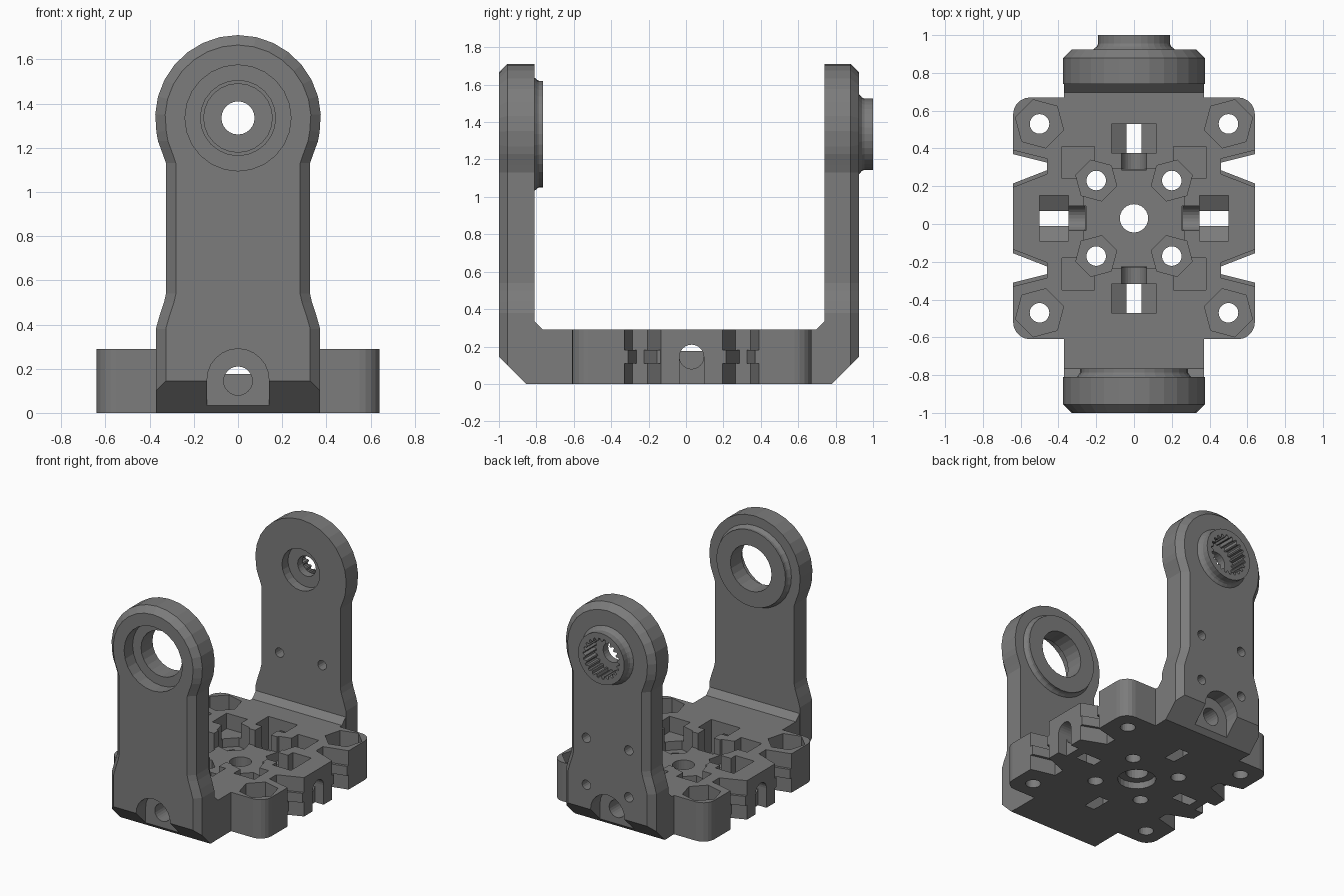
import bpy, bmesh, math

cube = bpy.data.objects.get("Cube")
if cube:
    bpy.data.objects.remove(cube)

grey = bpy.data.materials.new("plain grey")
grey.use_nodes = True
COLOR = (0.2, 0.2, 0.2, 1)
grey.diffuse_color = COLOR
grey.node_tree.nodes["Principled BSDF"].inputs["Base Color"].default_value = COLOR

CY = 0.03        # middle of the base plate along y
TOP = 0.29       # top of the base plate
HOLE_Z = 0.145   # height of the sideways bolts
HEAD_Z = 1.335   # height of the pivot
PLACE = {"X": lambda u, v, w: (w, u, v),
         "Y": lambda u, v, w: (u, w, v),
         "Z": lambda u, v, w: (u, v, w)}


def loft(name, axis, sections):
    """Closed solid through equal-length outlines, each (position, points)."""
    bm = bmesh.new()
    rings = [[bm.verts.new(PLACE[axis](u, v, w)) for u, v in pts] for w, pts in sections]
    n = len(rings[0])
    for a, b in zip(rings, rings[1:]):
        for i in range(n):
            j = (i + 1) % n
            bm.faces.new((a[i], a[j], b[j], b[i]))
    bm.faces.new(rings[0])
    bm.faces.new(rings[-1])
    bmesh.ops.recalc_face_normals(bm, faces=bm.faces[:])
    mesh = bpy.data.meshes.new(name)
    bm.to_mesh(mesh)
    bm.free()
    mesh.materials.append(grey)
    obj = bpy.data.objects.new(name, mesh)
    bpy.context.scene.collection.objects.link(obj)
    return obj


def prism(name, axis, pts, a, b):
    return loft(name, axis, [(a, pts), (b, pts)])


def circle(u, v, r, n=24, turn=0.0):
    return [(u + r * math.cos(turn + math.tau * i / n),
             v + r * math.sin(turn + math.tau * i / n)) for i in range(n)]


def rect(u0, u1, v0, v1):
    return [(u0, v0), (u1, v0), (u1, v1), (u0, v1)]


def cut(bodies, cutters):
    """Subtract every cutter from every body, then discard the cutters."""
    for body in bodies:
        for c in cutters:
            m = body.modifiers.new("cut", "BOOLEAN")
            m.operation, m.solver, m.object = "DIFFERENCE", "EXACT", c
        bpy.context.view_layer.update()
        dg = bpy.context.evaluated_depsgraph_get()
        mesh = bpy.data.meshes.new_from_object(body.evaluated_get(dg))
        body.modifiers.clear()
        body.data = mesh
    for c in cutters:
        bpy.data.objects.remove(c)


def arm_outline(d):
    """Waisted upright with a round head, inset by d."""
    side = [(0.372, 0), (0.372, 0.38), (0.355, 0.44), (0.335, 0.5), (0.326, 0.54),
            (0.326, 1.13), (0.34, 1.17), (0.362, 1.23)]
    right = [(x - d, z) for x, z in side]
    r = 0.375 - d
    angles = [math.radians(-10 + 200 * i / 16) for i in range(17)]
    arc = [(r * math.cos(a), HEAD_Z + r * math.sin(a)) for a in angles]
    return right + arc + [(-x, z) for x, z in reversed(right)]


def arm(name, inner, outer):
    """Upright with a chamfered outer rim, sloped foot and bolt recess."""
    s = 1 if outer > inner else -1
    body = loft(name, "Y", [(inner, arm_outline(0)), (outer - s * 0.045, arm_outline(0)),
                            (outer, arm_outline(0.045))])
    foot = [(outer - s * 0.165, -0.02), (outer + s * 0.02, -0.02), (outer + s * 0.02, 0.165)]
    arch = [(0.14 * math.cos(a), 0.15 + 0.14 * math.sin(a))
            for a in (math.pi * i / 12 for i in range(13))]
    cut([body], [
        prism("foot_cutter", "X", foot, -0.5, 0.5),
        prism("recess_cutter", "Y", arch + [(-0.14, 0.03), (0.14, 0.03)],
              outer - s * 0.112, outer + s * 0.1),
        prism("bolt_cutter", "Y", circle(0, HOLE_Z, 0.065), inner - s * 0.1, outer)])
    return body


# Front arm with its bearing ring
front_arm = arm("front_arm", -0.81, -1.0)
ring = loft("front_bearing_ring", "Y", [(y, circle(0, HEAD_Z, r, 32)) for y, r in
            ((-0.83, 0.303), (-0.81, 0.303), (-0.795, 0.29), (-0.785, 0.285), (-0.765, 0.285))])
cut([front_arm, ring], [
    prism("bearing_bore", "Y", circle(0, HEAD_Z, 0.17), -1.1, -0.7),
    prism("bearing_seat", "Y", circle(0, HEAD_Z, 0.24), -1.1, -0.9)])

# Back arm with its splined hub and screw holes
back_arm = arm("back_arm", 0.74, 0.925)
hub = loft("back_spline_hub", "Y", [(y, circle(0, HEAD_Z, r, 32)) for y, r in
           ((0.9, 0.215), (0.925, 0.215), (0.94, 0.197), (0.955, 0.19), (1.0, 0.19))])
TEETH = 22
spline = []
for i in range(TEETH * 4):
    r = 0.15 if i % 4 < 2 else 0.13
    a = math.tau * i / (TEETH * 4)
    spline.append((r * math.cos(a), HEAD_Z + r * math.sin(a)))
cut([back_arm, hub], [
    prism("screw_bore", "Y", circle(0, HEAD_Z, 0.075), 0.6, 1.1),
    prism("screw_seat", "Y", circle(0, HEAD_Z, 0.155), 0.6, 0.81),
    prism("spline_cutter", "Y", spline, 0.87, 1.1)])
cut([back_arm], [prism("screw_hole", "Y", circle(x, z, 0.035, 16), y, 1.1)
                 for x in (-0.175, 0.175) for z, y in ((0.67, 0.6), (0.32, 0.8))])

# Base plate: one quarter of the outline, mirrored around
CORNER = [(0.64 - 0.09 * (1 - math.cos(a)), 0.55 + 0.09 * math.sin(a))
          for a in (math.pi / 2 * i / 5 for i in range(6))]
QUARTER = [(0.64, 0.165), (0.46, 0.235), (0.46, 0.315), (0.64, 0.36)] + CORNER + [(0.37, 0.64)]


def end(pts, y):
    return [(x, CY + v) for x, v in pts] + [(0.37, y)]


back_half = end(QUARTER, 0.75)
front_half = end([(x, -v) for x, v in QUARTER], -0.82)
outline = (back_half + [(-x, y) for x, y in reversed(back_half)]
           + [(-x, y) for x, y in front_half] + list(reversed(front_half)))
base = prism("base_plate", "Z", outline, 0, TOP)

cutters = [
    prism("centre_pocket", "Z", rect(-0.265, 0.265, CY - 0.265, CY + 0.265), 0.175, 0.4),
    prism("centre_hole", "Z", circle(0, CY, 0.075), -0.1, 0.4),
    prism("centre_seat", "Z", circle(0, CY, 0.13), -0.1, 0.05)]

# Diagonal nut pockets and bolt holes
for sx in (-1, 1):
    for sy in (-1, 1):
        def flip(pts):
            return [(sx * x, CY + sy * y) for x, y in pts]
        cutters.append(prism("corner_relief", "Z", flip(rect(0.21, 0.38, 0.21, 0.38)), 0.175, 0.4))
        for p, r, floor in ((0.2, 0.112, 0.11), (0.5, 0.132, 0.13)):
            cutters.append(prism("nut_pocket", "Z",
                                 flip(circle(p, p, r, 6, math.radians(15))), floor, 0.4))
            cutters.append(prism("bolt_hole", "Z", flip(circle(p, p, 0.052, 20)), -0.1, 0.4))

# Upright nut slots, bolt bores and open troughs on the four sides
NUT = [(-0.12, 0.4), (-0.12, 0.046), (0, -0.023), (0.12, 0.046), (0.12, 0.4)]
for axis, mid, shift in (("X", CY, 0), ("Y", 0, CY)):
    for s in (-1, 1):
        def along(name, pts, a, b):
            cutters.append(prism(name, axis, pts, shift + s * a, shift + s * b))
        along("nut_slot", [(mid + u, z) for u, z in NUT], 0.347, 0.5)
        along("bore", circle(mid, HOLE_Z, 0.065), 0.26, 1.0)
        along("trough", rect(mid - 0.065, mid + 0.065, HOLE_Z, 0.4), 0.255, 0.36)
        if axis == "X":
            along("side_notch", rect(mid - 0.065, mid + 0.065, -0.1, HOLE_Z), 0.57, 0.7)
cut([base], cutters)

# Ribs along the sloped notch walls
for sx in (-1, 1):
    for sy in (-1, 1):
        for (v0, v1), t in (((0.165, 0.235), 0.02), ((0.36, 0.315), -0.02)):
            wall = [(0.64, v0 - t / 4), (0.46, v1 - t / 4), (0.46, v1 + t), (0.64, v0 + t)]
            prism("notch_rib", "Z", [(sx * x, CY + sy * y) for x, y in wall], 0.11, 0.18)

# Sloped fillets between plate and arms
for name, wall, s in (("front_fillet", -0.81, 1), ("back_fillet", 0.74, -1)):
    prism(name, "X", [(wall - s * 0.01, TOP - 0.01), (wall - s * 0.01, TOP + 0.045),
                      (wall, TOP + 0.045), (wall + s * 0.045, TOP),
                      (wall + s * 0.045, TOP - 0.01)], -0.37, 0.37)
